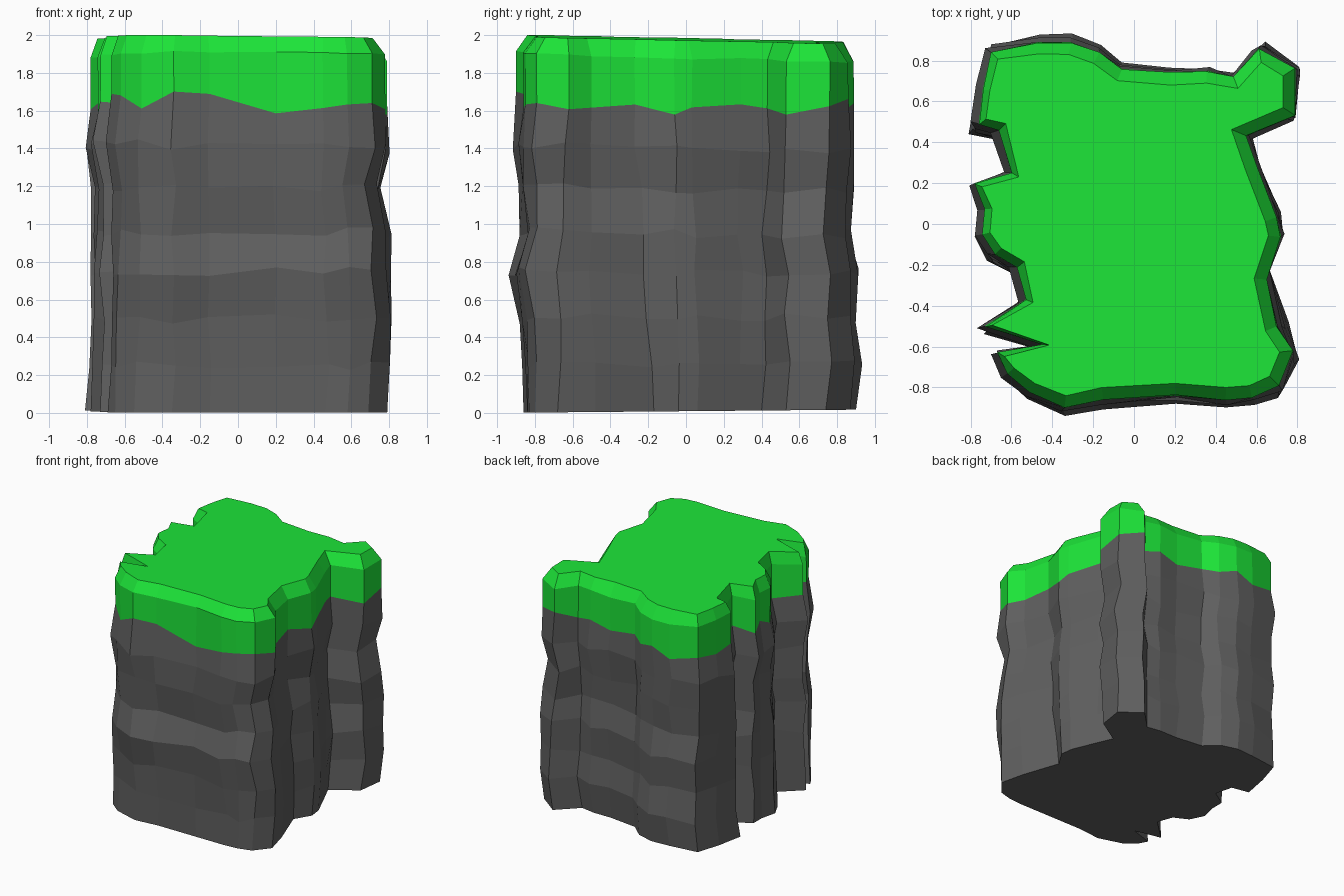
import bpy
import bmesh
import random
from mathutils import Vector

random.seed(5)

cube = bpy.data.objects.get("Cube")
if cube:
    bpy.data.objects.remove(cube, do_unlink=True)


def make_material(name, colour):
    mat = bpy.data.materials.new(name)
    mat.use_nodes = True
    mat.diffuse_color = colour
    mat.node_tree.nodes["Principled BSDF"].inputs["Base Color"].default_value = colour
    mat.node_tree.nodes["Principled BSDF"].inputs["Roughness"].default_value = 0.9
    return mat


rock = make_material("grey rock", (0.115, 0.115, 0.115, 1))
grass = make_material("green grass", (0.012, 0.78, 0.04, 1))

# Ragged grass outline, counter-clockwise: x, y and height of the grass edge
OUTLINE = [
    (-.67, -.63, 1.69), (-.62, -.73, 1.68), (-.51, -.82, 1.61), (-.34, -.9, 1.7),
    (-.15, -.86, 1.69), (.2, -.84, 1.59), (.45, -.86, 1.62), (.58, -.85, 1.64),
    (.71, -.79, 1.65), (.78, -.62, 1.62), (.7, -.5, 1.63), (.65, -.27, 1.65),
    (.72, -.06, 1.6), (.7, .03, 1.64), (.6, .29, 1.66), (.55, .43, 1.64),
    (.79, .53, 1.61), (.79, .76, 1.66), (.61, .86, 1.7), (.49, .72, 1.63),
    (.36, .75, 1.66), (.18, .74, 1.61), (-.06, .76, 1.65), (-.17, .84, 1.63),
    (-.31, .89, 1.67), (-.47, .89, 1.6), (-.7, .84, 1.65), (-.74, .66, 1.62),
    (-.76, .49, 1.65), (-.66, .46, 1.63), (-.6, .25, 1.66), (-.78, .2, 1.62),
    (-.73, .07, 1.66), (-.74, -.05, 1.6), (-.68, -.15, 1.64), (-.57, -.21, 1.66),
    (-.53, -.37, 1.62), (-.73, -.5, 1.65), (-.45, -.59, 1.63),
]
# The same corners at the foot of the rock
FOOT = [
    (-.69, -.65), (-.65, -.72), (-.55, -.8), (-.35, -.86), (-.15, -.84), (.2, -.84),
    (.46, -.84), (.58, -.83), (.69, -.8), (.79, -.68), (.74, -.48), (.63, -.17),
    (.71, -.04), (.7, .06), (.6, .29), (.55, .4), (.76, .53), (.79, .74), (.62, .87),
    (.46, .71), (.34, .73), (.18, .73), (-.06, .76), (-.17, .86), (-.31, .9),
    (-.47, .89), (-.71, .86), (-.77, .66), (-.81, .44), (-.66, .41), (-.62, .26),
    (-.75, .18), (-.75, .07), (-.78, -.06), (-.72, -.18), (-.6, -.24), (-.55, -.37),
    (-.73, -.54), (-.5, -.59),
]
# Rock layers: height, then bulge towards front, back, right and left
LAYERS = [
    (0, 0, 0, 0, 0), (.25, 0, .03, .02, -.01), (.5, .02, 0, .03, -.01),
    (.75, .05, .02, .01, -.01), (.96, -.01, -.02, .01, -.01), (1.2, .01, -.01, -.04, -.01),
    (1.42, .02, .01, .01, .04),
]
points = [Vector(p[:2]) for p in OUTLINE]
foot = [Vector(p) for p in FOOT]
edge_heights = [p[2] for p in OUTLINE]
count = len(points)


def edge_normal(a, b):
    d = (b - a).normalized()
    return Vector((d.y, -d.x))


def inset_top():
    """Outline moved inwards with limited mitres, narrower on the left."""
    result = []
    for i, p in enumerate(points):
        before = edge_normal(points[i - 1], p)
        after = edge_normal(p, points[(i + 1) % count])
        mid = (before + after).normalized()
        out = mid / max(mid.dot(before), 0.75)
        result.append(p - out * (0.06 + 0.025 * min(out.x, 0)))
    return result


def rock_layer(z, front, back, right, left):
    """Blend from foot to grass outline, bulging each side by its own amount."""
    result = []
    for low, high in zip(foot, points):
        q = low.lerp(high, z / 1.65)
        q.x *= 1 + 1.2 * (right if q.x > 0 else left)
        q.y *= 1 + 1.1 * (back if q.y > 0 else front)
        result.append(q)
    return result


def tilt(x, y, z):
    """Lean the flat top and bottom slightly."""
    t = z / 2
    return (x, y, z + t * (-0.022 - 0.01 * x - 0.022 * y) + (1 - t) * (0.009 + 0.009 * y))


bm = bmesh.new()


def add_ring(outline, heights, rough=0.0, z_rough=0.0):
    """One loop of vertices around the cliff, roughened at random."""
    ring = []
    for p, z in zip(outline, heights):
        q = p + Vector((random.uniform(-rough, rough), random.uniform(-rough, rough)))
        ring.append(bm.verts.new(tilt(q.x, q.y, z + random.uniform(-z_rough, z_rough))))
    return ring


# Rock layers, then grass edge, grass shoulder and inset top
rings = []
for layer in LAYERS:
    rough = 0.014 if layer[0] else 0
    rings.append(add_ring(rock_layer(*layer), [layer[0]] * count, rough, rough * 2))
grass_start = len(rings)
rings.append(add_ring(points, edge_heights))
rings.append(add_ring(points, [1.905] * count, 0.004, 0.012))
rings.append(add_ring(inset_top(), [2] * count))

for level, (low, high) in enumerate(zip(rings, rings[1:])):
    for i in range(count):
        j = (i + 1) % count
        face = bm.faces.new((low[i], low[j], high[j], high[i]))
        face.material_index = int(level >= grass_start)

# Flat bottom and grassy top
bm.faces.new(reversed(rings[0]))
bm.faces.new(rings[-1]).material_index = 1

mesh = bpy.data.meshes.new("grassy_cliff")
bm.to_mesh(mesh)
bm.free()
mesh.materials.append(rock)
mesh.materials.append(grass)
cliff = bpy.data.objects.new("grassy_cliff", mesh)
bpy.context.collection.objects.link(cliff)
